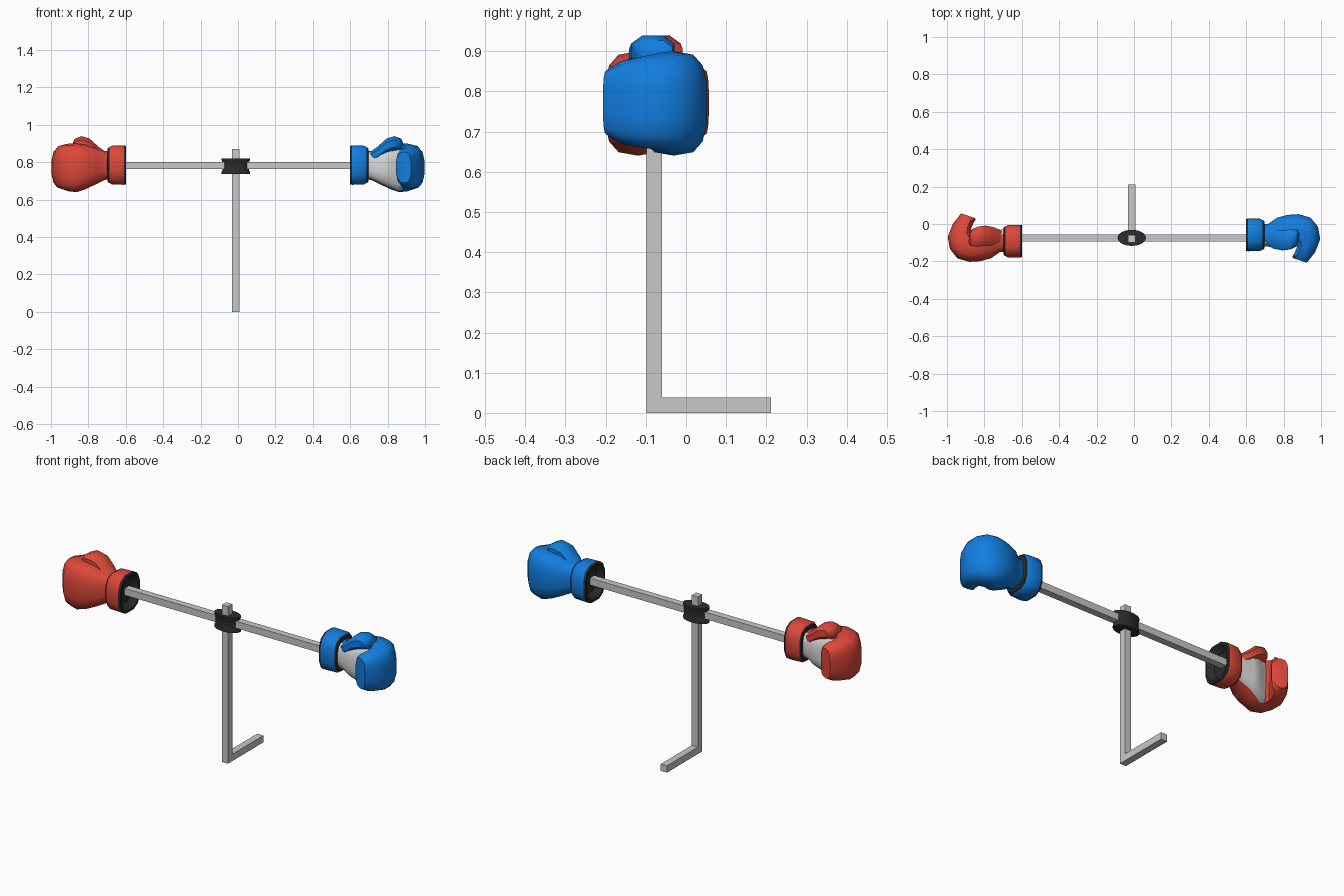
import bpy, bmesh, math
from mathutils import Vector

if "Cube" in bpy.data.objects:
    bpy.data.objects.remove(bpy.data.objects["Cube"])

PY = -0.075   # y of the spinning axis


def mat(name, col):
    m = bpy.data.materials.new(name)
    m.diffuse_color = (*col, 1)
    m.use_nodes = True
    m.node_tree.nodes["Principled BSDF"].inputs["Base Color"].default_value = m.diffuse_color
    return m


RED = mat("red leather", (0.72, 0.065, 0.04))
BLUE = mat("blue leather", (0.006, 0.21, 0.75))
GREY = mat("grey metal", (0.58, 0.58, 0.58))
PALM = mat("pale palm", (0.68, 0.68, 0.68))
BLACK = mat("black rubber", (0.025, 0.025, 0.025))


def finish(name, bm, mats, smooth=None):
    bmesh.ops.recalc_face_normals(bm, faces=bm.faces)
    me = bpy.data.meshes.new(name)
    bm.to_mesh(me)
    bm.free()
    ob = bpy.data.objects.new(name, me)
    bpy.context.collection.objects.link(ob)
    for m in mats:
        me.materials.append(m)
    if smooth:
        bpy.ops.object.select_all(action='DESELECT')
        ob.select_set(True)
        bpy.context.view_layer.objects.active = ob
        bpy.ops.object.shade_smooth_by_angle(angle=math.radians(smooth))
    return ob


def box(name, lo, hi):
    bm = bmesh.new()
    bmesh.ops.create_cube(bm, size=1)
    for v in bm.verts:
        v.co = Vector([lo[i] + (v.co[i] + 0.5) * (hi[i] - lo[i]) for i in range(3)])
    return finish(name, bm, [GREY])


def spow(v, e):
    return math.copysign(abs(v) ** e, v)


def loft(rings, sides, caps=True):
    """Skin a list of point rings; returns the bmesh and the faces of each band."""
    bm = bmesh.new()
    vr = [[bm.verts.new(p) for p in r] for r in rings]
    bands = []
    for a, b in zip(vr, vr[1:]):
        bands.append([bm.faces.new((a[i], a[(i + 1) % sides], b[(i + 1) % sides], b[i]))
                      for i in range(sides)])
    if caps:
        bm.faces.new(vr[0])
        bm.faces.new(vr[-1])
    return bm, bands


def section(outer, inner, zlo, zhi, sides, n, turn):
    """Rounded-box cross-section between two plan points and two heights."""
    o, i = Vector(outer), Vector(inner)
    c, h = (o + i) / 2, (o - i) / 2
    pts = []
    for k in range(sides):
        a = math.tau * (k + 0.5) / sides
        p = c + h * spow(math.cos(a), 2 / n)
        z = (zlo + zhi) / 2 + (zhi - zlo) / 2 * spow(math.sin(a), 2 / n)
        pts.append((p.x, p.y, z) if not turn else (-p.x, 2 * PY - p.y, z))
    return pts


# plan outer (x, y), plan inner (x, y), bottom z, top z
HAND = [
    ((.685, .000), (.685, -.125), .71, .86),
    ((.715, .000), (.715, -.120), .705, .86),
    ((.765, .035), (.765, -.138), .68, .88),
    ((.820, .050), (.815, -.130), .655, .895),
    ((.880, .054), (.845, -.115), .64, .90),
    ((.945, .035), (.865, -.110), .645, .90),
    ((.985, -.015), (.870, -.125), .655, .895),
    ((.997, -.080), (.860, -.150), .66, .885),
    ((.970, -.150), (.845, -.175), .67, .875),
    ((.925, -.207), (.850, -.182), .69, .855),
]
THUMB = [
    ((.705, -.03), (.705, -.11), .80, .855),
    ((.745, -.03), (.745, -.135), .81, .885),
    ((.795, -.03), (.795, -.145), .845, .93),
    ((.840, -.025), (.835, -.14), .86, .942),
    ((.875, -.03), (.865, -.125), .865, .928),
    ((.885, -.05), (.875, -.105), .875, .905),
]
# x, scale of the cuff, is black
CUFF = [(.63, .6, 1), (.598, .85, 1), (.598, .97, 1), (.608, .99, 1), (.610, 1.0, 0),
        (.675, .98, 0), (.688, .90, 0), (.696, .86, 1), (.70, .6, 1)]


def glove(colour, word, turn):
    # curled mitten with the palm patch painted on the inner side
    bm, bands = loft([section(*r, 14, 3.0, turn) for r in HAND], 14)
    bm.normal_update()
    for band in bands[:5]:
        for k, f in enumerate(band):
            if math.cos(math.tau * (k + 1) / 14) < -0.5:
                f.material_index = 1
    finish(word + "_mitten", bm, [colour, PALM], 40)
    # thumb lying along the top
    bm, _ = loft([section(*r, 8, 2.4, turn) for r in THUMB], 8)
    finish(word + "_thumb", bm, [colour], 40)
    # cuff with black rims and a hollow black opening
    rings = []
    for x, s, _ in CUFF:
        y0, z0 = -.058, .785
        rings.append(section((x, y0 + .09 * s), (x, y0 - .09 * s),
                             z0 - .108 * s, z0 + .108 * s, 12, 2.8, turn))
    bm, bands = loft(rings, 12)
    for band, a, b in zip(bands, CUFF, CUFF[1:]):
        for f in band:
            f.material_index = 1 if a[2] or b[2] else 0
    bm.faces.ensure_lookup_table()
    bm.faces[-1].material_index = bm.faces[-2].material_index = 1
    finish(word + "_cuff", bm, [colour, BLACK], 35)


glove(BLUE, "blue", False)
glove(RED, "red", True)

# stand: upright post, rear foot and the cross arm
box("post", (-.031, -.098, 0), (.007, -.06, .872))
box("foot", (-.031, -.06, 0), (.007, .212, .038))
box("cross_arm", (-.64, -.094, .764), (.64, -.056, .802))

# oval hub with slightly flared rims
HUB = [(.737, 1), (.748, 1), (.756, .93), (.803, .93), (.811, 1), (.820, 1)]
bm, _ = loft([[(-.012 + .076 * s * math.cos(math.tau * k / 24),
                -.074 + .043 * s * math.sin(math.tau * k / 24), z) for k in range(24)]
              for z, s in HUB], 24)
finish("hub", bm, [BLACK], 30)
